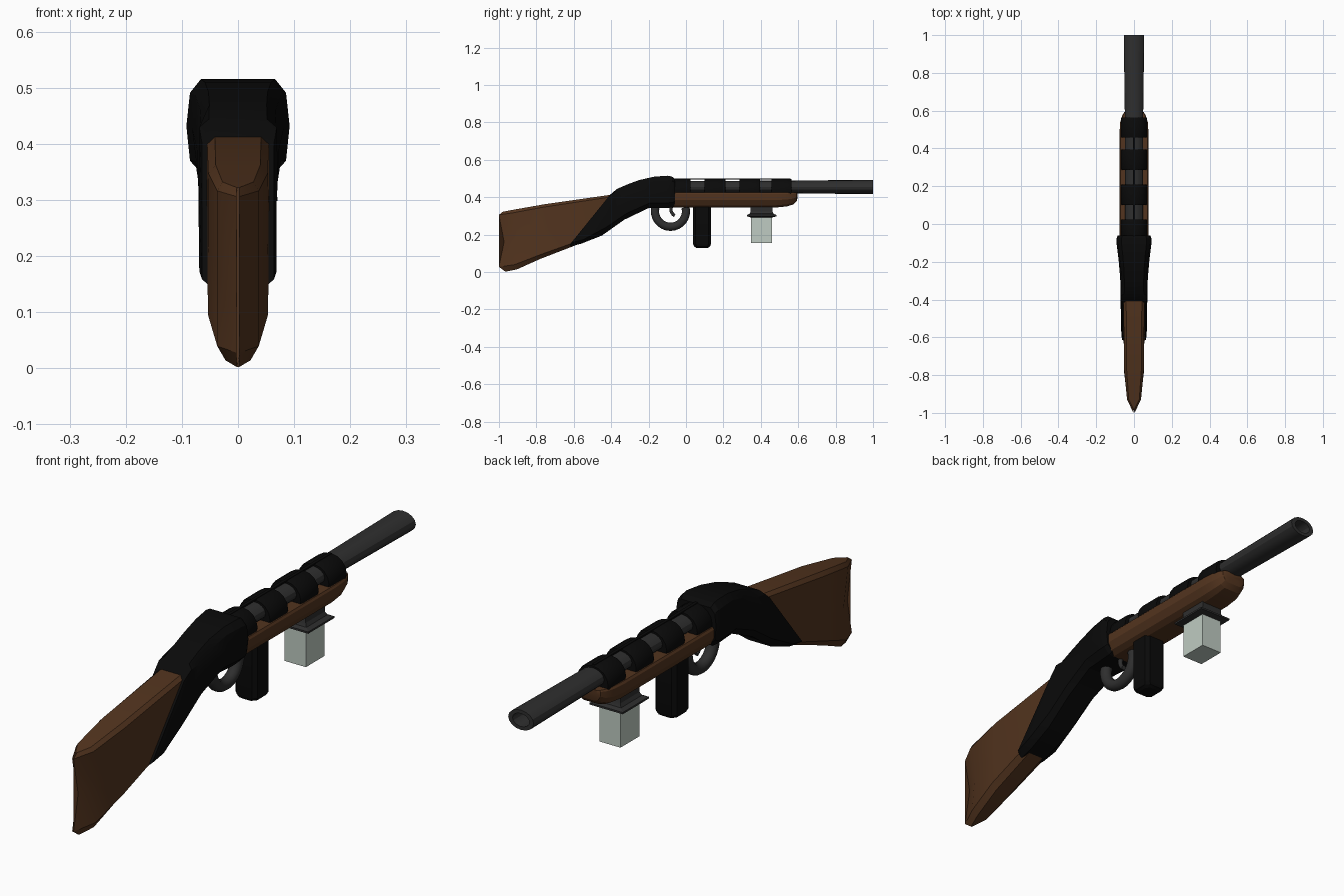
import bpy, bmesh, math
from mathutils import Vector

if "Cube" in bpy.data.objects:
    bpy.data.objects.remove(bpy.data.objects["Cube"])


def material(name, rgb):
    m = bpy.data.materials.new(name)
    m.diffuse_color = (*rgb, 1)
    m.use_nodes = True
    m.node_tree.nodes["Principled BSDF"].inputs["Base Color"].default_value = m.diffuse_color
    return m


WOOD = material("wood", (0.085, 0.034, 0.013))
BLACK = material("black", (0.003, 0.003, 0.003))
STEEL = material("steel", (0.028, 0.028, 0.028))
GLASS = material("pale_glass", (0.52, 0.60, 0.54))


def loft(name, rings, mat, angle=25):
    """Skin closed rings of equal length and cap both ends."""
    bm = bmesh.new()
    rows = [[bm.verts.new(p) for p in r] for r in rings]
    n = len(rows[0])
    for a, b in zip(rows, rows[1:]):
        for i in range(n):
            bm.faces.new((a[i], a[(i + 1) % n], b[(i + 1) % n], b[i]))
    bm.faces.new(rows[0])
    bm.faces.new(rows[-1])
    bmesh.ops.recalc_face_normals(bm, faces=bm.faces)
    me = bpy.data.meshes.new(name)
    bm.to_mesh(me)
    bm.free()
    ob = bpy.data.objects.new(name, me)
    bpy.context.collection.objects.link(ob)
    me.materials.append(mat)
    me.shade_smooth()
    me.set_sharp_from_angle(angle=math.radians(angle))
    return ob


def section(top, bottom, hw, profile, shift=None):
    """Mirrored cross-section between a top and bottom (y, z) point."""
    right = []
    for i, (t, w) in enumerate(profile):
        y = top[0] + (bottom[0] - top[0]) * t + (shift[i] if shift else 0)
        z = top[1] + (bottom[1] - top[1]) * t
        right.append((hw * w, y, z))
    return right + [(-x, y, z) for x, y, z in reversed(right)]


def oval(y, rx, rz, cz, n=16):
    return [(rx * math.cos(2 * math.pi * i / n), y, cz + rz * math.sin(2 * math.pi * i / n)) for i in range(n)]


def box_ring(hx, hy, z, cy, c=0.0):
    """Rectangle, optionally with cut corners, at height z."""
    if not c:
        return [(hx, cy - hy, z), (hx, cy + hy, z), (-hx, cy + hy, z), (-hx, cy - hy, z)]
    return [(hx, cy - hy + c, z), (hx, cy + hy - c, z), (hx - c, cy + hy, z), (c - hx, cy + hy, z),
            (-hx, cy + hy - c, z), (-hx, cy - hy + c, z), (c - hx, cy - hy, z), (hx - c, cy - hy, z)]


# Shoulder stock: wedge-shaped butt with a hollow end
P = [(0, 0.75), (0.05, 1), (0.5, 1), (0.92, 1), (1, 0.6)]
loft("stock", [
    section((-0.98, 0.322), (-0.965, 0.002), 0.003, P, (0, -0.021, 0, -0.034, 0)),
    section((-0.93, 0.332), (-0.905, 0.014), 0.037, P, (0, 0, 0.015, -0.01, 0)),
    section((-0.76, 0.362), (-0.78, 0.070), 0.053, P),
    section((-0.41, 0.412), (-0.56, 0.155), 0.055, P),
    section((-0.34, 0.410), (-0.44, 0.220), 0.05, P)], WOOD)

# Grip and receiver sleeve
G = [(0, 0.72), (0.14, 0.93), (0.48, 1), (0.84, 0.93), (1, 0.66)]
loft("receiver", [
    section((-0.405, 0.414), (-0.63, 0.136), 0.064, P),
    section((-0.37, 0.444), (-0.565, 0.150), 0.069, P),
    section((-0.31, 0.470), (-0.45, 0.195), 0.071, G),
    section((-0.25, 0.492), (-0.33, 0.280), 0.073, G),
    section((-0.17, 0.510), (-0.20, 0.342), 0.082, G),
    section((-0.10, 0.515), (-0.11, 0.342), 0.092, G),
    section((-0.075, 0.511), (-0.075, 0.345), 0.092, G),
    section((-0.06, 0.497), (-0.06, 0.355), 0.086, G)], BLACK)

# Wooden fore-end with rounded tip
F = [(0, 0.93), (0.1, 1), (0.5, 1), (0.85, 0.8), (1, 0.5)]
loft("fore_end", [section((y, 0.425), (y, zb), hw, F) for y, zb, hw in
                  [(-0.09, 0.345, 0.077), (0.48, 0.345, 0.077), (0.54, 0.351, 0.073),
                   (0.575, 0.362, 0.062), (0.592, 0.38, 0.052), (0.597, 0.40, 0.04)]], WOOD)

# Barrel with bored muzzle
loft("barrel", [oval(y, 0.054 * s, 0.038 * s, 0.455) for y, s in
                [(-0.09, 0.86), (0.5, 0.88), (0.98, 1), (1, 1), (1, 0.66), (0.9, 0.62)]], STEEL)

# Barrel bands and the thin sight rail joining them
for i, (a, b) in enumerate([(-0.075, 0.025), (0.1, 0.21), (0.287, 0.395), (0.457, 0.565)]):
    loft(f"barrel_band_{i + 1}", [oval(y, 0.069 * s, 0.064 * s, 0.436) for y, s in
                                  [(a, 0.95), (a + 0.008, 1), (b - 0.008, 1), (b, 0.95)]], BLACK)
loft("sight_rail", [[(x, y, z) for x, z in ((-.006, .495), (.006, .495), (.006, .501), (-.006, .501))]
                    for y in (-0.07, 0.56)], BLACK)

# Magazine with bevelled foot
loft("magazine", [box_ring(0.046 - d, 0.048 - d, z, 0.086, 0.014) for z, d in
                  [(0.36, 0), (0.15, 0), (0.137, 0.006), (0.13, 0.016)]], BLACK)


def tube(name, centre, radius, a0, a1, steps, thick):
    """Tapered-free arc tube in the side plane."""
    rings = []
    for k in range(steps + 1):
        a = math.radians(a0 + (a1 - a0) * k / steps)
        d = Vector((0, math.cos(a), math.sin(a)))
        c = Vector((0, *centre)) + d * radius
        rings.append([c + d * thick * math.sin(t) + Vector((thick * math.cos(t), 0, 0))
                      for t in [2 * math.pi * j / 10 for j in range(10)]])
    return loft(name, rings, STEEL, 40)


# Trigger guard and trigger
tube("trigger_guard", (-0.083, 0.325), 0.083, 165, 375, 16, 0.023)
tube("trigger", (-0.045, 0.335), 0.036, 150, 245, 6, 0.009)

# Lamp under the fore-end: flared mount and pale block
loft("lamp_mount", [box_ring(hx, hy, z, 0.404) for hx, hy, z in
                    [(0.045, 0.058, 0.36), (0.045, 0.058, 0.325), (0.052, 0.064, 0.312),
                     (0.07, 0.079, 0.305), (0.07, 0.079, 0.298), (0.045, 0.057, 0.292)]], STEEL)
loft("lamp_block", [box_ring(0.045, 0.057, z, 0.404) for z in (0.296, 0.155)], GLASS)
